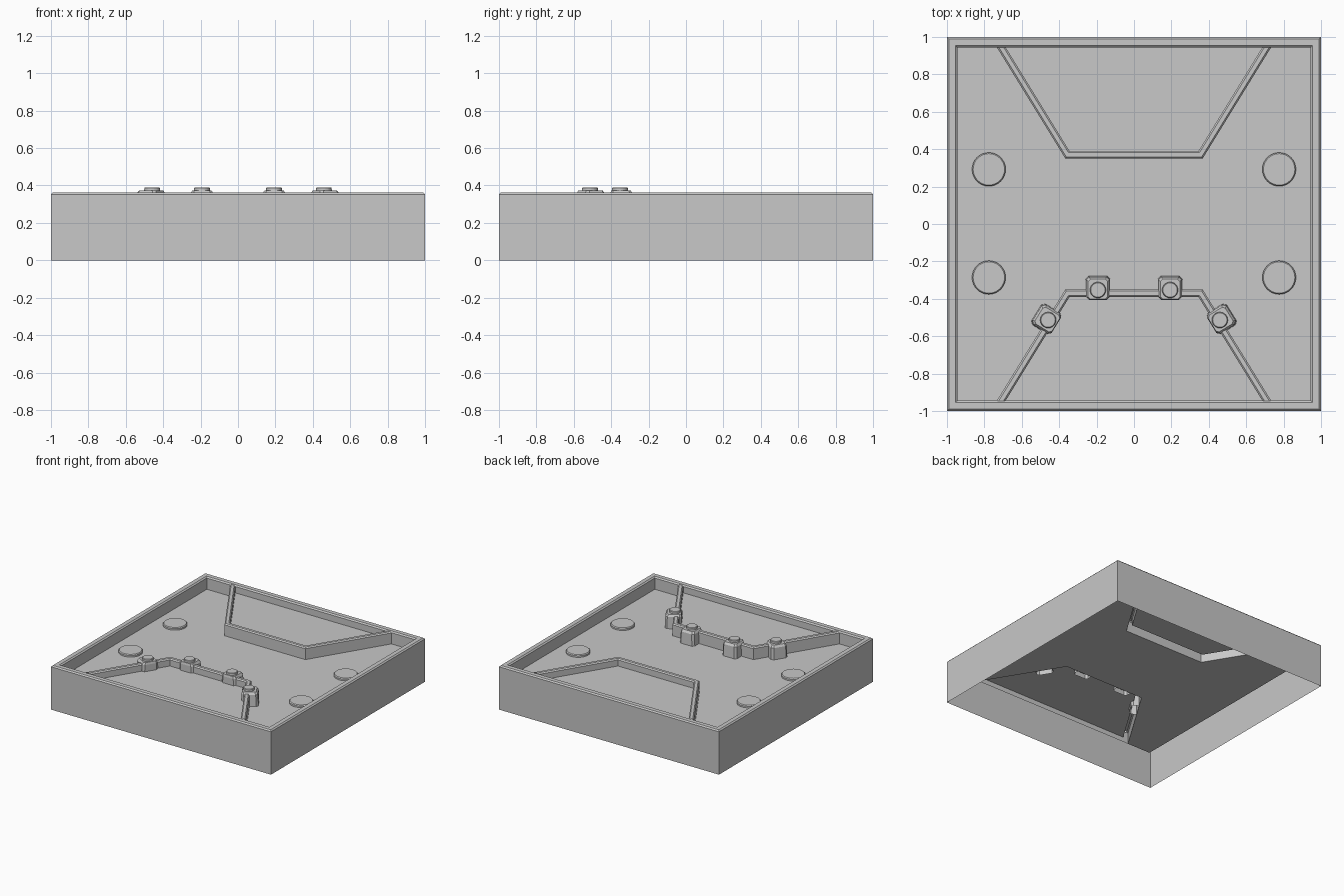
import bpy, bmesh, math
from mathutils import Vector, Matrix

cube = bpy.data.objects.get("Cube")
if cube:
    bpy.data.objects.remove(cube, do_unlink=True)

grey = bpy.data.materials.new("plain grey")
grey.use_nodes = True
COLOUR = (0.58, 0.58, 0.58, 1)
grey.diffuse_color = COLOUR
grey.node_tree.nodes["Principled BSDF"].inputs["Base Color"].default_value = COLOUR

FLOOR, RAISED, RIM, INNER = 0.26, 0.30, 0.362, 0.945


def finish(name, bm, matrix=None):
    mesh = bpy.data.meshes.new(name)
    if matrix:
        bm.transform(matrix)
    bm.to_mesh(mesh)
    bm.free()
    mesh.materials.append(grey)
    obj = bpy.data.objects.new(name, mesh)
    bpy.context.collection.objects.link(obj)
    return obj


def loft(rings, cap=True, closed=True):
    """Skin a list of point rings, optionally capping the last one."""
    bm = bmesh.new()
    rows = [[bm.verts.new(p) for p in ring] for ring in rings]
    n = len(rows[0])
    for a, b in zip(rows, rows[1:]):
        for i in range(n if closed else n - 1):
            j = (i + 1) % n
            bm.faces.new((a[i], a[j], b[j], b[i]))
    if cap:
        bm.faces.new(rows[-1])
    return bm


def square(h, z):
    return [(-h, -h, z), (h, -h, z), (h, h, z), (-h, h, z)]


def circle(r, z, n=32):
    return [(r * math.cos(2 * math.pi * i / n), r * math.sin(2 * math.pi * i / n), z)
            for i in range(n)]


def chamfered(hx, y0, y1, c, z):
    return [(-hx + c, y0, z), (hx - c, y0, z), (hx, y0 + c, z), (hx, y1 - c, z),
            (hx - c, y1, z), (-hx + c, y1, z), (-hx, y1 - c, z), (-hx, y0 + c, z)]


# Outer shell: thin wall with a chamfered rim, open underneath
finish("tray_wall", loft([square(1, 0), square(1, 0.352), square(0.99, RIM),
                          square(0.955, RIM), square(INNER, 0.352),
                          square(INNER, FLOOR)], cap=False))

# Rib centre line, and its mitred offset
path = [Vector(p) for p in ((-0.71, INNER), (-0.356, 0.37), (0.356, 0.37), (0.71, INNER))]
normals = []
for p, q in zip(path, path[1:]):
    d = (q - p).normalized()
    normals.append(Vector((-d.y, d.x)))
miters = [Vector((1 / normals[0].x, 0))]
miters += [(a + b) / (1 + a.dot(b)) for a, b in zip(normals, normals[1:])]
miters.append(Vector((1 / normals[-1].x, 0)))


def rib_line(offset, z, side=1):
    return [(p.x + m.x * offset, side * (p.y + m.y * offset), z)
            for p, m in zip(path, miters)]


# Hollow ribs, each stepping up to a raised floor panel behind it
for name, side in (("rear", 1), ("front", -1)):
    section = [(-0.02, FLOOR), (-0.02, 0.35), (-0.011, 0.359),
               (0.011, 0.359), (0.02, 0.35), (0.02, RAISED)]
    rib = loft([rib_line(o, z, side) for o, z in section], cap=False, closed=False)
    panel = bmesh.new()
    panel.faces.new([panel.verts.new(p) for p in rib_line(0.02, RAISED, side)])
    if side < 0:
        bmesh.ops.reverse_faces(rib, faces=rib.faces[:])
        bmesh.ops.reverse_faces(panel, faces=panel.faces[:])
    finish(name + "_rib", rib)
    finish(name + "_raised_panel", panel)

middle = bmesh.new()
corners = square(INNER, FLOOR)
outline = ([corners[0]] + rib_line(-0.02, FLOOR, -1) + corners[1:3]
           + rib_line(-0.02, FLOOR)[::-1] + [corners[3]])
middle.faces.new([middle.verts.new(p) for p in outline])
finish("middle_floor_panel", middle)

# Round floor pads
for x in (-0.776, 0.776):
    for y in (-0.286, 0.292):
        pad = loft([circle(0.09, FLOOR), circle(0.09, 0.273), circle(0.084, 0.28)])
        finish("floor_pad", pad, Matrix.Translation((x, y, 0)))

# Clip blocks with round buttons, straddling the front rib
slope = math.atan2(path[3].y - path[2].y, path[3].x - path[2].x)
for x, y, turn in ((0.193, -0.367, 0), (0.447, -0.521, -slope)):
    for side, label in ((1, "left"), (-1, "right")):
        place = Matrix.Translation((side * x, y, 0)) @ Matrix.Rotation(side * turn, 4, "Z")
        block = loft([chamfered(0.066, -0.038, 0.088, 0.016, FLOOR),
                      chamfered(0.063, -0.038, 0.084, 0.016, 0.355),
                      chamfered(0.052, -0.034, 0.072, 0.012, 0.372)])
        finish(label + "_clip_block", block, place)
        button = loft([circle(0.043, 0.365), circle(0.042, 0.386), circle(0.038, 0.39)])
        finish(label + "_clip_button", button, place @ Matrix.Translation((0, 0.014, 0)))
